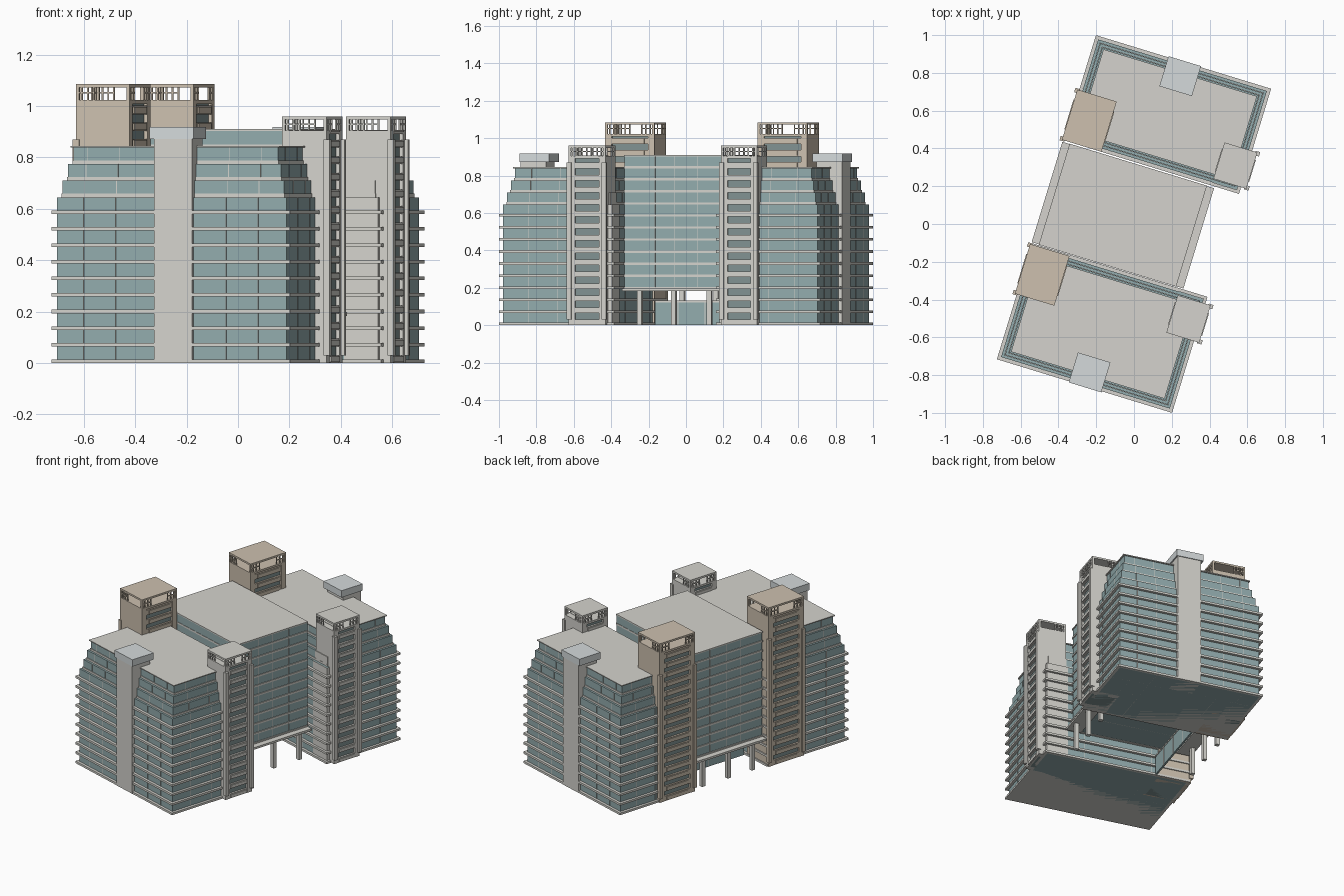
import bpy, bmesh, math
from mathutils import Matrix, Vector

if "Cube" in bpy.data.objects:
    bpy.data.objects.remove(bpy.data.objects["Cube"])

ROT = Matrix.Rotation(math.radians(-17), 4, 'Z')   # whole plan is turned 17 degrees
F = 0.0645                                         # floor height
parts = {}


def material(name, rgb):
    m = bpy.data.materials.new(name)
    m.diffuse_color = (*rgb, 1)
    m.use_nodes = True
    m.node_tree.nodes["Principled BSDF"].inputs["Base Color"].default_value = m.diffuse_color
    return m


GLASS = material("teal_glass", (0.29, 0.41, 0.42))
STONE = material("pale_concrete", (0.66, 0.65, 0.61))
BROWN = material("tan_concrete", (0.61, 0.53, 0.43))
LIGHT = material("light_panel", (0.66, 0.70, 0.71))
DARK = material("dark_glass", (0.22, 0.29, 0.29))


def box(name, mat, u0, u1, v0, v1, z0, z1):
    """Add a box to the named part, in plan axes u, v."""
    bm, _ = parts.setdefault(name, (bmesh.new(), mat))
    c = Vector(((u0 + u1) / 2, (v0 + v1) / 2, (z0 + z1) / 2))
    s = (abs(u1 - u0), abs(v1 - v0), abs(z1 - z0))
    bmesh.ops.create_cube(bm, size=1, matrix=ROT @ Matrix.Translation(c) @ Matrix.Diagonal((*s, 1)))


def wing(tag, v0, v1, s):
    """Stepped office wing; s is the outward direction along v."""
    inner, outer = (v1, v0) if s < 0 else (v0, v1)
    U = 0.485
    for k in range(13):
        d = 0.018 + 0.017 * max(0, k - 9)
        z0, z1 = k * F, (k + 1) * F
        e = d - 0.018 if k < 10 else d - 0.004
        box(tag + "_glass", GLASS, -U + d, U - d, v0 + d, v1 - d, z0, z1)
        box(tag + "_slabs", STONE, -U + e, U - e, v0 + e, v1 - e, z0, z0 + 0.014)
        # slim mullions on the long and short faces
        for u in (-0.36, -0.23, 0.22, 0.35):
            box(tag + "_mullions", STONE, u - .0015, u + .0015, v0 + d - .002, v1 - d + .002, z0, z1)
        for t in (0.25, 0.5, 0.75):
            v = v0 + t * (v1 - v0)
            box(tag + "_mullions", STONE, -U + d - .002, U - d + .002, v - .0015, v + .0015, z0, z1)
        # concrete end bay on the inner face
        box(tag + "_end_bay", STONE, 0.33, U - d + .002, inner + s * (d - .003), inner + s * 0.12, z0, z1)
    d = 0.06
    box(tag + "_roof", STONE, -U + d, U - d, v0 + d, v1 - d, 13 * F, 13 * F + 0.006)
    # service shaft with its rooftop box
    box(tag + "_shaft", STONE, -0.068, 0.087, outer + s * 0.001, outer - s * 0.14, 0, 0.872)
    box(tag + "_shaft_cap", LIGHT, -0.085, 0.095, outer + s * 0.006, outer - s * 0.16, 0.872, 0.918)


def tower(tag, mat, u0, u1, v0, v1, zo, zt, post_side, band):
    """Stair tower with window strips on its u faces and an open crown."""
    r, p = 0.014, 0.036
    box(tag + "_window_strip", DARK, u0 + r, u1 - r, v0 + p, v1 - p, 0, zo - 0.005)
    for a, b in ((v0, v0 + p), (v1 - p, v1)):
        box(tag + "_side_wall", mat, u0, u1, a, b, 0, zo)
    box(tag + "_crown_floor", mat, u0, u1, v0, v1, zo - 0.014, zo)
    box(tag + "_crown_roof", mat, u0, u1, v0, v1, zt - 0.012, zt)
    # spandrel panels between windows
    for k in range(int(zo / F) + 1):
        z = k * F
        z1 = min(z + band, zo)
        if z1 > z:
            box(tag + "_spandrels", mat, u0 + .002, u1 - .002, v0 + p, v1 - p, z, z1)
            vm = (v1 - v0) * 0.2
            box(tag + "_sills", mat, u0 - .004, u1 + .004, v0 + vm, v1 - vm, z + .004, z1 - .005)
    # crown corner posts
    w = 0.013
    for a in (u0, u1 - w):
        for b in (v0, v1 - w):
            box(tag + "_crown_posts", mat, a, a + w, b, b + w, zo, zt)
    # barred panels: outer end of the v faces, both ends of the u faces
    g, t = 0.072, 0.006
    h = zt - 0.012 - zo
    ends = u1 - g if post_side > 0 else u0
    if tag.endswith("stair_tower"):
        ends = u0
    for b in (v0, v1 - t):
        for i in range(1, 4):
            x = ends + g * i / 3 if ends == u0 else ends + g * (i - 1) / 3
            box(tag + "_grille", mat, x - t / 2, x + t / 2, b, b + t, zo, zt - .01)
        box(tag + "_grille", mat, ends, ends + g, b, b + t, zo + h * .5, zo + h * .5 + t)
    for a in (u0, u1 - t):
        for side in (0, 1):
            q = v1 - g if side else v0
            for i in range(3):
                y = q + g * (i + (0 if side else 1)) / 3
                box(tag + "_grille", mat, a, a + t, y - t / 2, y + t / 2, zo, zt - .01)
            box(tag + "_grille", mat, a, a + t, q, q + g, zo + h * .5, zo + h * .5 + t)
    # tall posts on the outer corners
    x = u1 if post_side > 0 else u0
    for y in (v0 + .006, v1 - .006):
        box(tag + "_outer_posts", mat, x - .012, x + .014, y - .012, y + .012, 0.03, 0.87)


# two stepped wings
wing("front_wing", -0.897, -0.255, -1)
wing("back_wing", 0.315, 0.897, 1)

# grey stair towers and tan lift towers
tower("front_stair_tower", STONE, 0.332, 0.514, -0.50, -0.293, 0.905, 0.96, 1, 0.030)
tower("back_stair_tower", STONE, 0.332, 0.514, 0.352, 0.553, 0.905, 0.96, 1, 0.030)
tower("front_lift_tower", BROWN, -0.495, -0.277, -0.537, -0.262, 1.023, 1.085, -1, 0.034)
tower("back_lift_tower", BROWN, -0.495, -0.277, 0.315, 0.593, 1.023, 1.085, -1, 0.034)

# raised link block between the wings
UL, UR, VA, VB = -0.45, 0.31, -0.25, 0.305
for k in range(3, 14):
    z = k * F
    box("link_glass", GLASS, UL + .005, UR - .005, VA, VB, z, z + F)
    box("link_slabs", STONE, UL, UR, VA - .002, VB + .002, z, z + 0.012)
    for v in (-0.08, 0.03, 0.16):
        box("link_mullions", STONE, UL + .003, UR - .003, v - .0015, v + .0015, z, z + F)
box("link_roof", STONE, UL, UR, VA - .002, VB + .002, 14 * F, 14 * F + 0.008)

# entrance canopies with columns, and the low lobby screen
for a, b in ((UR - 0.06, UR + 0.04), (UL - 0.04, UL + 0.06)):
    box("entrance_canopy", STONE, a, b, VA, VB, 0.182, 0.196)
for u in (UL - 0.01, UR + 0.01):
    for v in (-0.16, 0.03, 0.23):
        box("entrance_columns", STONE, u - .013, u + .013, v - .013, v + .013, 0, 0.185)
box("lobby_screen", GLASS, -0.262, -0.25, VA, VB, 0, 0.122)
box("lobby_screen_rail", STONE, -0.265, -0.247, VA, VB, 0.122, 0.132)
for v in (-0.12, 0.03, 0.18):
    box("lobby_mullions", STONE, -0.264, -0.248, v - .002, v + .002, 0, 0.122)

# turn the collected parts into objects
for name, (bm, mat) in parts.items():
    me = bpy.data.meshes.new(name)
    bm.to_mesh(me)
    bm.free()
    me.materials.append(mat)
    bpy.context.collection.objects.link(bpy.data.objects.new(name, me))
